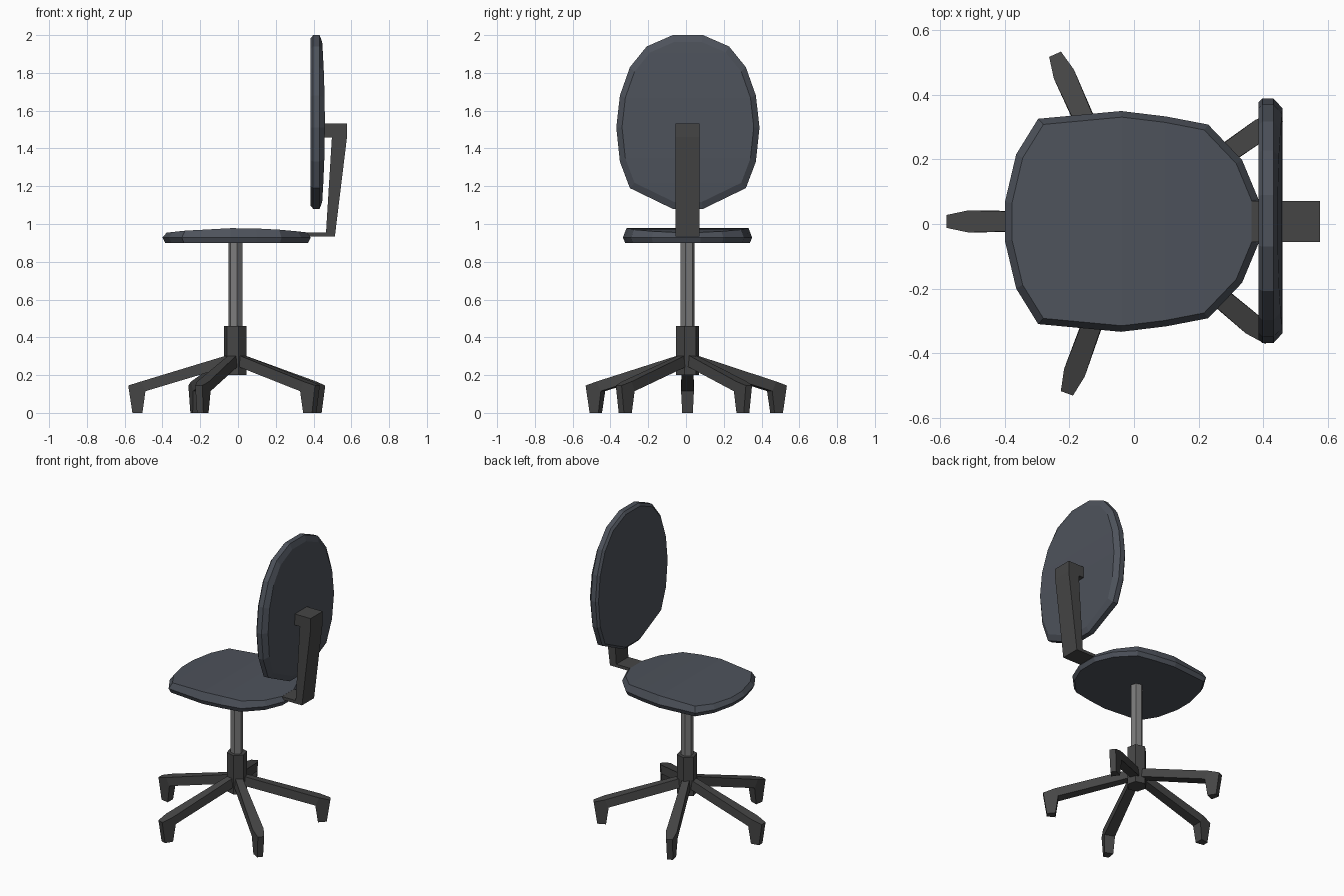
import bpy, math
from math import cos, sin, radians

if "Cube" in bpy.data.objects:
    bpy.data.objects.remove(bpy.data.objects["Cube"])

CY = 0.008          # y of the symmetry plane
HX = -0.014         # x of the column axis


def material(name, rgb):
    m = bpy.data.materials.new(name)
    m.diffuse_color = (*rgb, 1)
    m.use_nodes = True
    m.node_tree.nodes["Principled BSDF"].inputs["Base Color"].default_value = m.diffuse_color
    return m


FABRIC = material("fabric", (0.075, 0.085, 0.105))
PLASTIC = material("plastic", (0.06, 0.06, 0.06))
STEEL = material("steel", (0.2, 0.2, 0.2))


def make(name, verts, faces, mat):
    me = bpy.data.meshes.new(name)
    me.from_pydata(verts, [], faces)
    me.materials.append(mat)
    ob = bpy.data.objects.new(name, me)
    bpy.context.collection.objects.link(ob)
    # consistent outward normals
    import bmesh
    bm = bmesh.new()
    bm.from_mesh(me)
    bmesh.ops.recalc_face_normals(bm, faces=bm.faces)
    bm.to_mesh(me)
    bm.free()
    return ob


def pad(name, half, centre, rings, place):
    """Cushion: mirrored outline (length u, half width w) stacked in rings,
    closed at both ends by strips running across the width."""
    n = len(half)
    outline = half + [(u, -w) for u, w in reversed(half)]
    m = 2 * n
    verts, faces = [], []
    for scale, depth in rings:
        for u, w in outline:
            su = centre + (u - centre) * scale
            verts.append(place(su, w * scale, depth(su)))
    for r in range(len(rings) - 1):
        for i in range(m):
            j = (i + 1) % m
            faces.append((r * m + i, r * m + j, r * m + m + j, r * m + m + i))
    for base in (0, (len(rings) - 1) * m):
        for i in range(n - 1):
            faces.append((base + i, base + i + 1, base + m - 2 - i, base + m - 1 - i))
    return make(name, verts, faces, FABRIC)


# Seat cushion
pad("seat",
    [(-0.40, 0.06), (-0.365, 0.208), (-0.297, 0.318), (-0.04, 0.342),
     (0.10, 0.325), (0.23, 0.30), (0.335, 0.19), (0.385, 0.07)], 0.0,
    [(0.965, lambda u: 0.90), (1.0, lambda u: 0.928),
     (0.945, lambda u: 0.978 - 0.17 * u * u)],
    lambda u, w, d: (u, CY + w, d))

# Backrest cushion
pad("backrest",
    [(1.08, 0.08), (1.19, 0.307), (1.33, 0.36), (1.51, 0.379),
     (1.68, 0.36), (1.83, 0.307), (1.94, 0.218), (2.0, 0.08)], 1.54,
    [(0.965, lambda u: 0.385), (1.0, lambda u: 0.398), (1.0, lambda u: 0.432),
     (0.92, lambda u: 0.46 - 0.08 * (u - 1.54) ** 2)],
    lambda u, w, d: (d, CY + w + 0.002, u))

# Bracket joining seat and backrest
prof = [(0.34, 0.955), (0.466, 0.955), (0.497, 1.459), (0.45, 1.459),
        (0.45, 1.533), (0.577, 1.533), (0.577, 1.46), (0.513, 0.935), (0.34, 0.935)]
k = len(prof)
make("back_bracket",
     [(x, CY + s * 0.064, z) for s in (-1, 1) for x, z in prof],
     [tuple(range(k)), tuple(range(k, 2 * k))] +
     [(i, (i + 1) % k, k + (i + 1) % k, k + i) for i in range(k)], PLASTIC)


# Column and hub, six sided
def prism(name, r, z0, z1, mat):
    bpy.ops.mesh.primitive_cylinder_add(vertices=6, radius=r, depth=z1 - z0,
                                        location=(HX, CY, (z0 + z1) / 2),
                                        rotation=(0, 0, radians(15)))
    ob = bpy.context.object
    ob.name = name
    ob.data.materials.append(mat)


prism("column", 0.038, 0.40, 0.92, STEEL)
prism("hub", 0.062, 0.20, 0.46, PLASTIC)

# Five legs: side profile (radius, height, half width)
leg = [(0.01, 0.315, 0.022), (0.50, 0.166, 0.034), (0.567, 0.145, 0.02),
       (0.545, 0.0, 0.018), (0.492, 0.0, 0.028), (0.476, 0.115, 0.034), (0.01, 0.255, 0.028)]
k = len(leg)
for i, a in enumerate((180, 114, 35, -40, -110)):
    c, s = cos(radians(a)), sin(radians(a))
    verts = [(HX + r * c - e * w * s, CY + r * s + e * w * c, z)
             for e in (-1, 1) for r, z, w in leg]
    faces = [(j, (j + 1) % k, k + (j + 1) % k, k + j) for j in range(k)]
    for b in (0, k):
        faces += [(b, b + 1, b + 5, b + 6), (b + 1, b + 2, b + 3, b + 4, b + 5)]
    make(f"leg_{i + 1}", verts, faces, PLASTIC)
